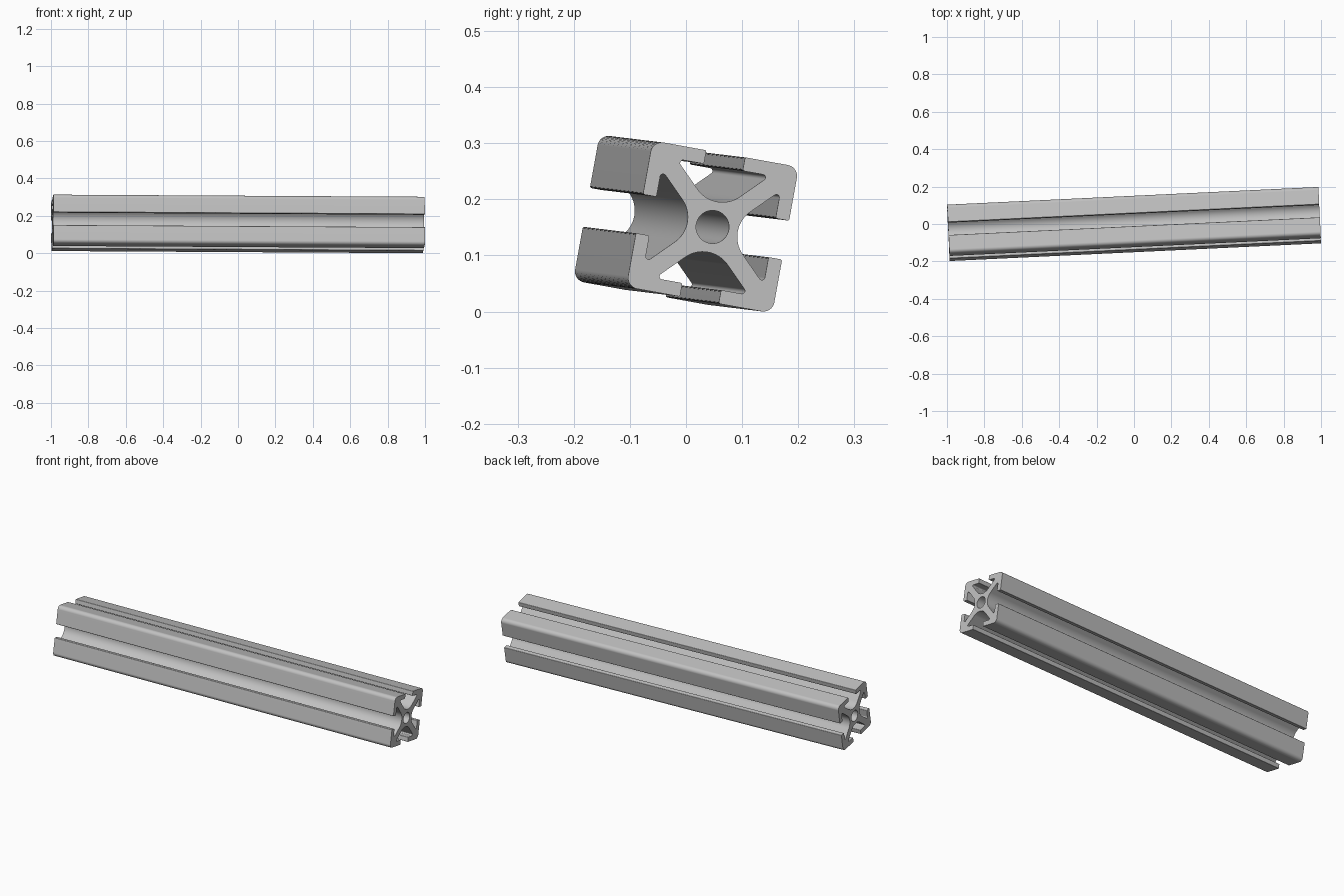
import bpy, bmesh, math
from mathutils import Vector, Matrix

cube = bpy.data.objects.get("Cube")
if cube:
    bpy.data.objects.remove(cube)

MM = 0.01325          # one profile millimetre in scene units
LENGTH = 1.987
HALF = 10.0           # half the width of the square section
CORNER = 1.5          # outer corner radius
SLOT = 2.65           # half the slot opening
LIP = 8.15            # inner face of the slot lips
WEB = 1.75            # offset of the diagonal web faces
CORE = 3.45           # distance from centre to slot floor
BORE = 2.22           # centre hole radius


def arc(cx, cy, r, start, end, steps):
    angles = [math.radians(start + (end - start) * i / steps) for i in range(steps + 1)]
    return [Vector((cx + r * math.cos(a), cy + r * math.sin(a))) for a in angles]


# One eighth of the outline: slot floor, pocket corner, lip, outer corner
root2 = math.sqrt(2)
floor_x = (root2 * CORE - WEB) / (root2 - 1)
pocket_r, tip_r = 0.4, 0.25
pocket_x = LIP - pocket_r
eighth = (arc(floor_x, 0, floor_x - CORE, 180, 135, 8)
          + arc(pocket_x, pocket_x - WEB - root2 * pocket_r, pocket_r, 135, 0, 6)
          + arc(LIP + tip_r, SLOT + tip_r, tip_r, 180, 270, 4)
          + arc(HALF - tip_r, SLOT + tip_r, tip_r, 270, 360, 4)
          + arc(HALF - CORNER, HALF - CORNER, CORNER, 0, 45, 5))

# Mirror to one side, then turn it four times
side = [Vector((p.x, -p.y)) for p in reversed(eighth[1:])] + eighth[:-1]
outline = []
for k in range(4):
    turn = Matrix.Rotation(k * math.pi / 2, 2)
    outline += [turn @ p for p in side]
bore = arc(0, 0, BORE, 0, 360, 40)[:-1]

# Fill the section around the bore and extrude it
bm = bmesh.new()
edges = []
for loop in (outline, bore):
    verts = [bm.verts.new((p.x * MM, p.y * MM, -LENGTH / 2)) for p in loop]
    edges += [bm.edges.new((v, verts[(i + 1) % len(verts)])) for i, v in enumerate(verts)]
bmesh.ops.triangle_fill(bm, edges=edges, use_beauty=True, normal=(0, 0, 1))
ext = bmesh.ops.extrude_face_region(bm, geom=bm.faces[:], use_keep_orig=True)
bmesh.ops.translate(bm, vec=(0, 0, LENGTH),
                    verts=[g for g in ext["geom"] if isinstance(g, bmesh.types.BMVert)])
bmesh.ops.recalc_face_normals(bm, faces=bm.faces[:])

# Lay the bar along x with its slight tilt and roll
axis = Vector((1.985, 0.0946, -0.0115)).normalized()
across = Vector((0, 0.984, -0.178))
across = (across - axis * across.dot(axis)).normalized()
up = axis.cross(across)
bm.transform(Matrix((across, up, axis)).transposed().to_4x4())
lowest = min(v.co.z for v in bm.verts)
bmesh.ops.translate(bm, vec=(0, 0, -lowest), verts=bm.verts[:])

mesh = bpy.data.meshes.new("slotted_bar")
bm.to_mesh(mesh)
bm.free()
bar = bpy.data.objects.new("slotted_bar", mesh)
bpy.context.collection.objects.link(bar)

# Plain metal grey
grey = bpy.data.materials.new("aluminium_grey")
grey.use_nodes = True
colour = (0.53, 0.53, 0.53, 1)
grey.diffuse_color = colour
grey.node_tree.nodes["Principled BSDF"].inputs["Base Color"].default_value = colour
mesh.materials.append(grey)

# Smooth rounds, sharp edges
bpy.ops.object.select_all(action="DESELECT")
bar.select_set(True)
bpy.context.view_layer.objects.active = bar
bpy.ops.object.shade_smooth_by_angle(angle=math.radians(30))
weighted = bar.modifiers.new("even_normals", "WEIGHTED_NORMAL")
weighted.keep_sharp = True
